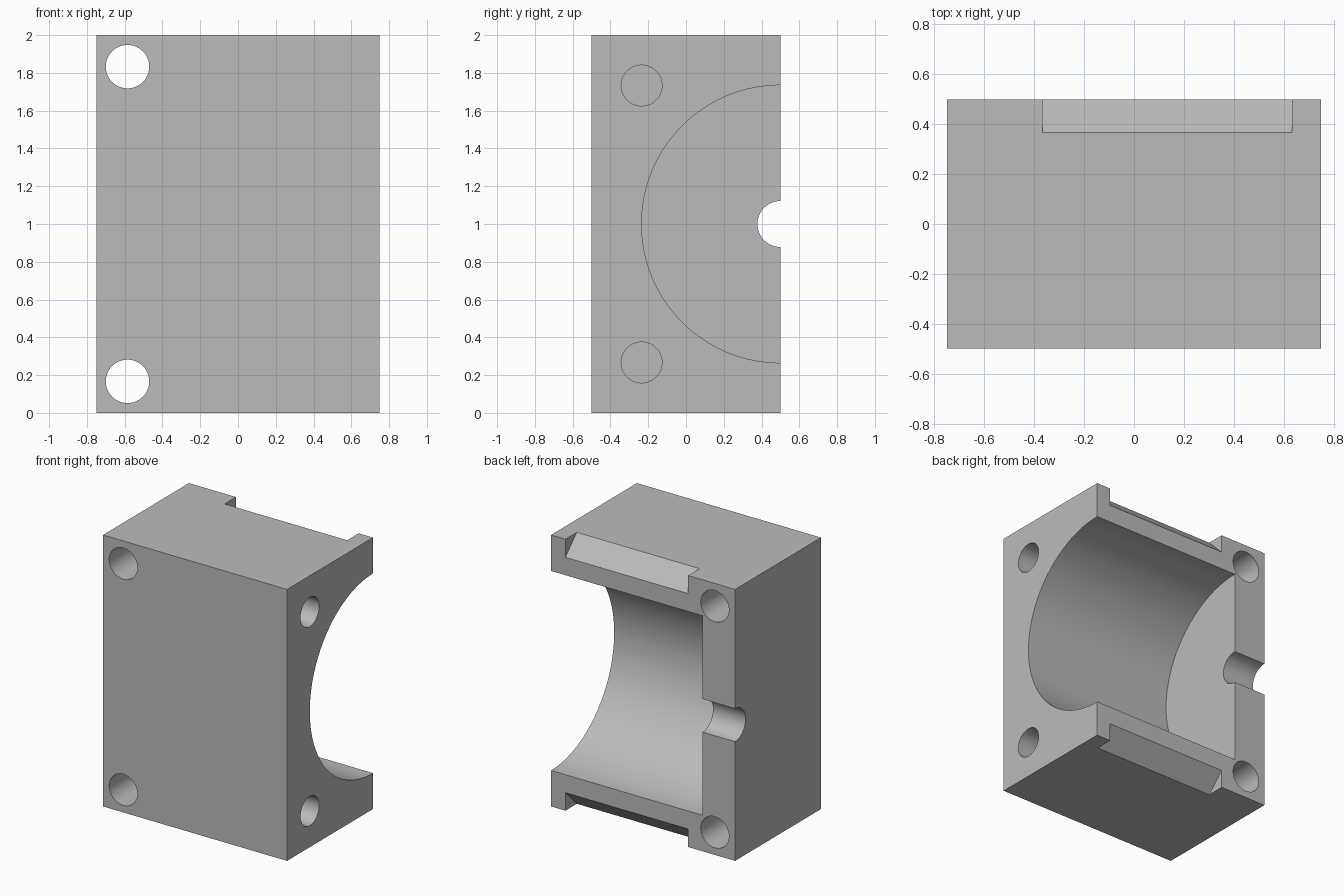
import bpy
import bmesh
import math
from mathutils import Matrix, Vector

cube = bpy.data.objects.get("Cube")
if cube:
    bpy.data.objects.remove(cube, do_unlink=True)

W, D, H = 1.5, 1.0, 2.0
BACK = D / 2

grey = bpy.data.materials.new("light_grey")
grey.use_nodes = True
colour = (0.5, 0.5, 0.5, 1)
grey.diffuse_color = colour
grey.node_tree.nodes["Principled BSDF"].inputs["Base Color"].default_value = colour


def add_object(name, bm):
    bmesh.ops.recalc_face_normals(bm, faces=bm.faces)
    mesh = bpy.data.meshes.new(name)
    bm.to_mesh(mesh)
    bm.free()
    mesh.materials.append(grey)
    ob = bpy.data.objects.new(name, mesh)
    bpy.context.collection.objects.link(ob)
    return ob


def rod(name, start, end, radius, sides=64):
    """Cylinder between two points."""
    a, b = Vector(start), Vector(end)
    turn = (b - a).to_track_quat('Z', 'Y').to_matrix().to_4x4()
    bm = bmesh.new()
    bmesh.ops.create_cone(bm, cap_ends=True, segments=sides, radius1=radius,
                          radius2=radius, depth=(b - a).length,
                          matrix=Matrix.Translation((a + b) / 2) @ turn)
    return add_object(name, bm)


def prism(name, profile, x0, x1):
    """Extrude a (y, z) profile along x."""
    bm = bmesh.new()
    face = bm.faces.new([bm.verts.new((x0, y, z)) for y, z in profile])
    moved = bmesh.ops.extrude_face_region(bm, geom=[face])["geom"]
    bmesh.ops.translate(bm, vec=(x1 - x0, 0, 0),
                        verts=[v for v in moved if isinstance(v, bmesh.types.BMVert)])
    return add_object(name, bm)


# Main block
bm = bmesh.new()
bmesh.ops.create_cube(bm, size=1, matrix=Matrix.Translation((0, 0, H / 2))
                      @ Matrix.Diagonal((W, D, H, 1)))
housing = add_object("housing_block", bm)

# Half-round bore open at the left side, and the shaft notch in its end wall
cutters = [rod("bore_cutter", (-0.485, BACK, 1), (1, BACK, 1), 0.735, 160),
           rod("shaft_notch_cutter", (-1, BACK, 1), (-0.3, BACK, 1), 0.122)]

# Pairs mirrored about mid-height: bolt holes, blind holes and bevelled slots
CHAMFER, OVER = 0.133, 0.05
for label, s in (("upper", 1), ("lower", -1)):
    z = 1 + s * 0.833
    cutters.append(rod(label + "_bolt_hole_cutter", (-0.585, -1, z), (-0.585, 1, z), 0.115))
    z = 1 + s * 0.733
    cutters.append(rod(label + "_blind_hole_cutter", (0.25, -0.235, z), (1, -0.235, z), 0.108))
    profile = [(BACK - CHAMFER - OVER, 1 + s * (1 + OVER)),
               (BACK + OVER, 1 + s * (1 + OVER)),
               (BACK + OVER, 1 + s * (1 - CHAMFER - OVER))]
    cutters.append(prism(label + "_slot_cutter", profile, -0.367, 0.633))

# Cut everything out of the block
bpy.context.view_layer.objects.active = housing
for cutter in cutters:
    mod = housing.modifiers.new(cutter.name, 'BOOLEAN')
    mod.operation = 'DIFFERENCE'
    mod.solver = 'EXACT'
    mod.object = cutter
    bpy.ops.object.modifier_apply(modifier=mod.name)
for cutter in cutters:
    bpy.data.objects.remove(cutter, do_unlink=True)

# Smooth the round walls, keep the edges sharp
bpy.ops.object.select_all(action='DESELECT')
housing.select_set(True)
bpy.ops.object.shade_smooth_by_angle(angle=math.radians(30))
